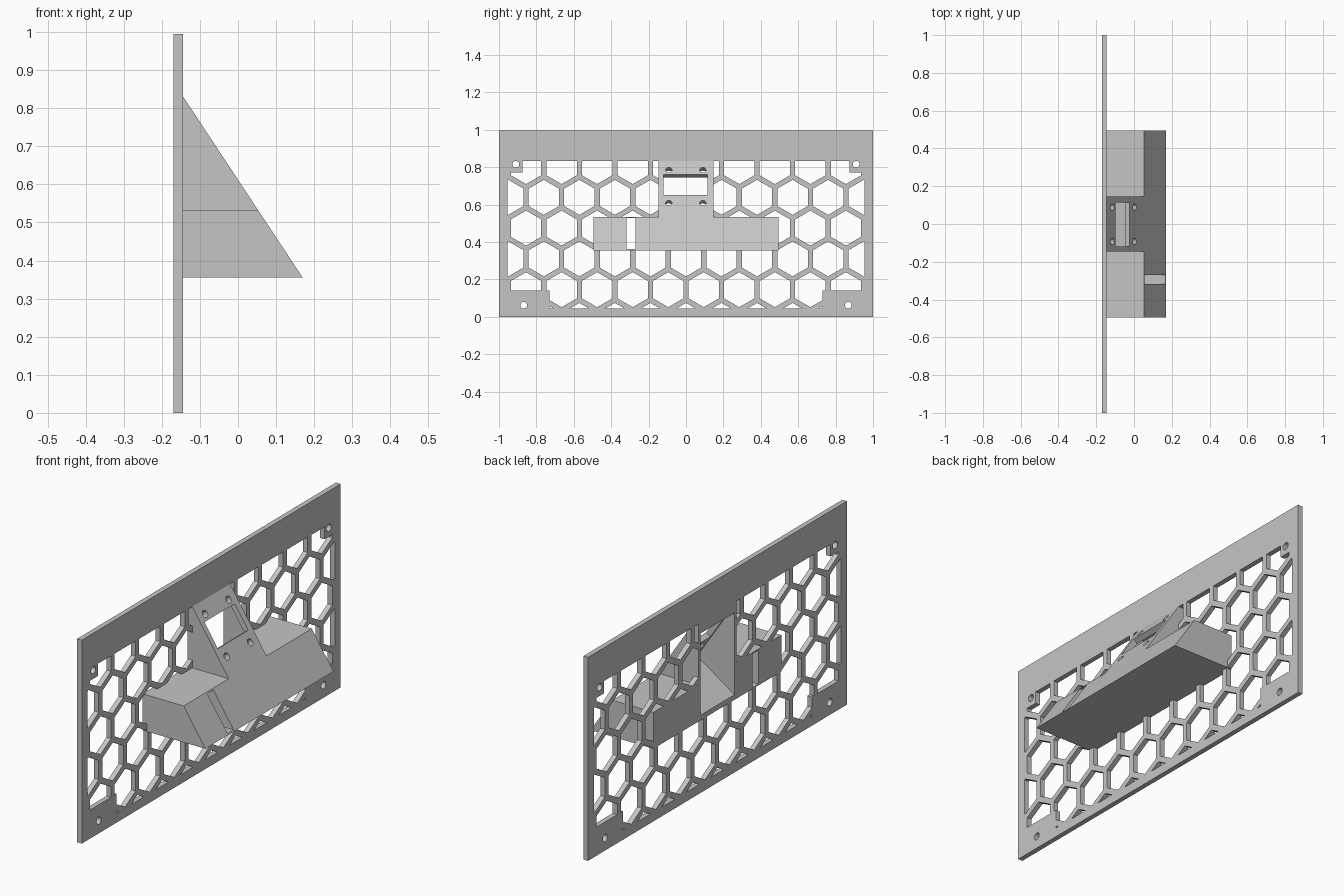
import bpy, bmesh, math
from mathutils import Matrix, Vector

cube = bpy.data.objects.get("Cube")
if cube:
    bpy.data.objects.remove(cube, do_unlink=True)

grey = bpy.data.materials.new("plain grey")
grey.use_nodes = True
colour = (0.56, 0.56, 0.56, 1)
grey.diffuse_color = colour
grey.node_tree.nodes["Principled BSDF"].inputs["Base Color"].default_value = colour

BACK, FACE, TIP = -0.17, -0.145, 0.17      # panel back, panel front, bracket tip
BASE, SHELF, TOP = 0.355, 0.533, 0.832     # bracket heights
RUN = (TIP - FACE) / (TOP - BASE)          # slope, x per z
NORMAL = Vector((1, 0, RUN)).normalized()


def on_slope(z, depth=0.0, y=0.0):
    """Point at height z on the sloping face, sunk square to it."""
    return Vector((FACE + (TOP - z) * RUN, y, z)) - NORMAL * depth


def finish(name, bm):
    bmesh.ops.recalc_face_normals(bm, faces=bm.faces)
    mesh = bpy.data.meshes.new(name)
    bm.to_mesh(mesh)
    bm.free()
    mesh.materials.append(grey)
    obj = bpy.data.objects.new(name, mesh)
    bpy.context.collection.objects.link(obj)
    return obj


def extrude(bm, points, step):
    face = bm.faces.new([bm.verts.new(p) for p in points])
    side = bmesh.ops.extrude_face_region(bm, geom=[face])["geom"]
    verts = [v for v in side if isinstance(v, bmesh.types.BMVert)]
    bmesh.ops.translate(bm, verts=verts, vec=step)


def prism(name, profile, y0, y1):
    """Side profile in x and z, stretched along y."""
    bm = bmesh.new()
    extrude(bm, [(x, y0, z) for x, z in profile], (0, y1 - y0, 0))
    return finish(name, bm)


def box(name, x0, x1, y0, y1, z0, z1):
    return prism(name, [(x0, z0), (x1, z0), (x1, z1), (x0, z1)], y0, y1)


def rod(name, centre, direction, radius, length):
    bm = bmesh.new()
    turn = Vector(direction).to_track_quat("Z", "Y").to_matrix().to_4x4()
    bmesh.ops.create_cone(bm, cap_ends=True, segments=24, radius1=radius,
                          radius2=radius, depth=length,
                          matrix=Matrix.Translation(centre) @ turn)
    return finish(name, bm)


def combine(target, tool, operation="DIFFERENCE", keep=False):
    mod = target.modifiers.new("combine", "BOOLEAN")
    mod.operation, mod.solver, mod.object = operation, "EXACT", tool
    bpy.context.view_layer.objects.active = target
    bpy.ops.object.modifier_apply(modifier=mod.name)
    if not keep:
        bpy.data.objects.remove(tool, do_unlink=True)


# Honeycomb cutter: pointed-top cells, middle row has a wall on the centre line
pitch, wall = 0.19, 0.028
radius = (pitch - wall) / math.sqrt(3)
bm = bmesh.new()
for row in range(-3, 4):
    z = 0.474 + row * pitch * math.sqrt(3) / 2
    for col in range(-6, 7):
        y = (col + (0.5 if row % 2 == 0 else 0)) * pitch
        corners = [(-0.2, y + radius * math.sin(k * math.pi / 3),
                    z + radius * math.cos(k * math.pi / 3)) for k in range(6)]
        extrude(bm, corners, (0.1, 0, 0))
honeycomb = finish("honeycomb_cutter", bm)

# Keep cells inside the frame and clear of the corners and bracket
combine(honeycomb, box("opening", -0.3, 0, -0.955, 0.955, 0.045, TOP), "INTERSECT")
for s in (-1, 1):
    for inner, z0, z1 in ((0.73, -0.1, 0.14), (0.875, 0.772, 1.1)):
        y0, y1 = sorted((s * inner, s * 1.1))
        combine(honeycomb, box("corner", -0.4, 0.1, y0, y1, z0, z1))
combine(honeycomb, box("wing_zone", -0.4, 0.1, -0.495, 0.495, BASE, SHELF))
combine(honeycomb, box("neck_zone", -0.4, 0.1, -0.146, 0.146, BASE + 0.05, TOP + 0.1))

# Panel with mounting holes
panel = box("panel", BACK, FACE, -1, 1, 0, 0.995)
combine(panel, honeycomb)
for s in (-1, 1):
    for y, z in ((0.91, 0.815), (0.868, 0.062)):
        combine(panel, rod("hole", (-0.16, s * y, z), (1, 0, 0), 0.018, 0.2))

# Bracket: wide wing and taller neck sharing one slope
bracket = prism("bracket", [(FACE, BASE), (TIP, BASE), on_slope(SHELF).xz,
                            (FACE, SHELF)], -0.495, 0.495)
neck = prism("neck", [(FACE, BASE), (TIP, BASE), (FACE, TOP)], -0.146, 0.146)
combine(bracket, neck, "UNION")

# Pocket behind a thin sloping plate, and side slot, go through both parts
pocket = prism("pocket", [(-0.2, 0.36), (0.032, 0.515), (-0.144, 0.78),
                          (-0.2, 0.78)], -0.132, 0.132)
slot = box("slot", -0.25, 0.25, -0.318, -0.271, BASE + 0.006, SHELF - 0.006)
for tool in (pocket, slot):
    combine(panel, tool, keep=True)
    combine(bracket, tool)

# Window and screw holes square to the slope
outline = [on_slope(z, d).xz for z, d in
           ((0.65, -0.03), (0.76, -0.03), (0.76, 0.05), (0.65, 0.05))]
combine(bracket, prism("window", outline, -0.12, 0.115))
for y in (-0.092, 0.09):
    for z in (0.785, 0.608):
        combine(bracket, rod("screw_hole", on_slope(z, 0.01, y), NORMAL, 0.017, 0.1))
